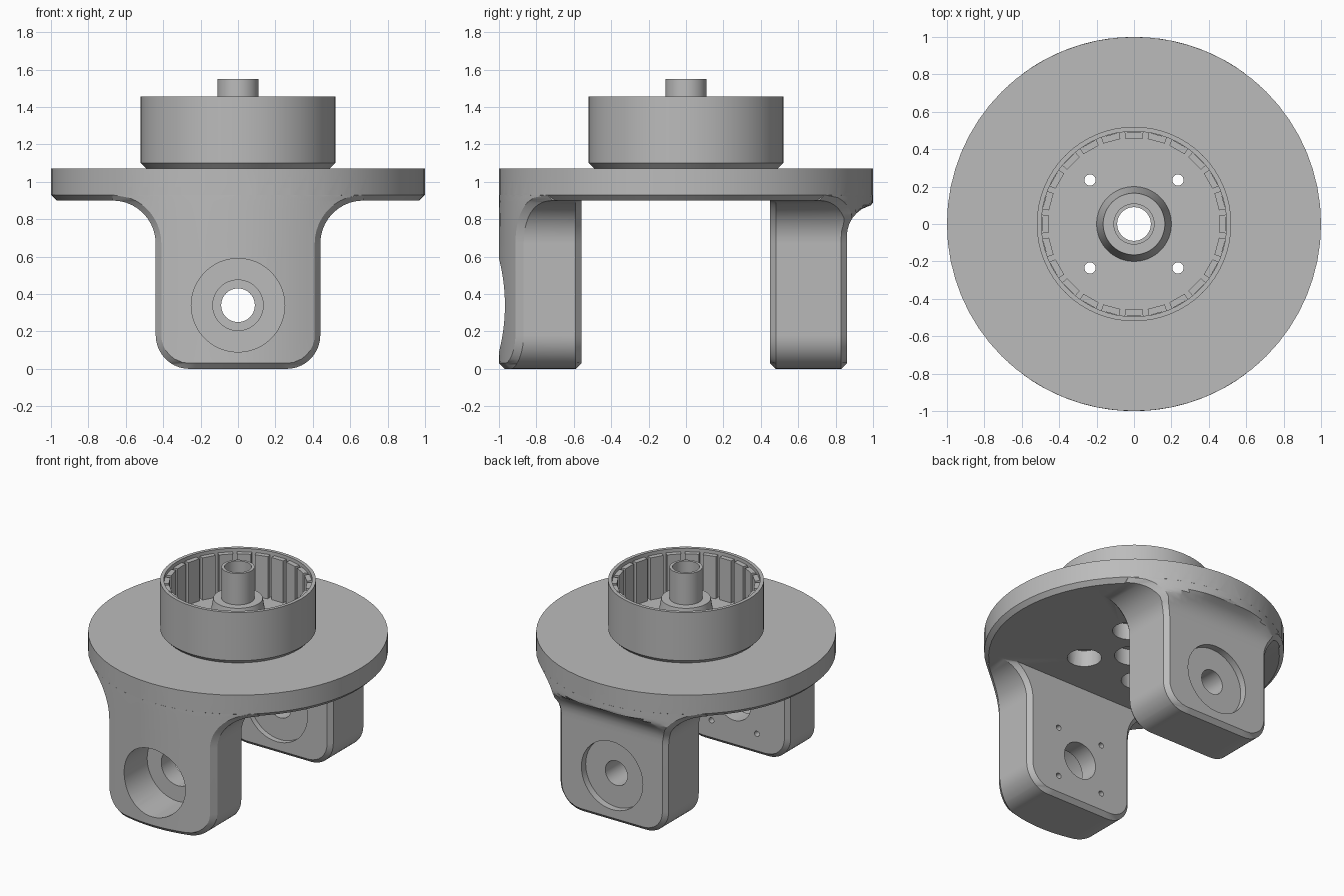
import bpy, bmesh
from math import sin, cos, pi, sqrt, radians
from mathutils import Matrix

cube = bpy.data.objects.get("Cube")
if cube:
    bpy.data.objects.remove(cube, do_unlink=True)

grey = bpy.data.materials.new("plain_grey")
grey.use_nodes = True
grey.diffuse_color = (0.5, 0.5, 0.5, 1)
grey.node_tree.nodes["Principled BSDF"].inputs["Base Color"].default_value = (0.5, 0.5, 0.5, 1)


def loft(name, rings, closed=False, matrix=None):
    """Bridge equal-length rings; cap the ends, or join last to first."""
    bm = bmesh.new()
    rows = [[bm.verts.new(p) for p in ring] for ring in rings]
    n = len(rows[0])
    pairs = list(zip(rows, rows[1:])) + ([(rows[-1], rows[0])] if closed else [])
    for a, b in pairs:
        for i in range(n):
            j = (i + 1) % n
            bm.faces.new((a[i], a[j], b[j], b[i]))
    if not closed:
        bm.faces.new(rows[0])
        bm.faces.new(rows[-1])
    bmesh.ops.remove_doubles(bm, verts=bm.verts, dist=1e-5)
    bmesh.ops.recalc_face_normals(bm, faces=bm.faces)
    if matrix:
        bm.transform(matrix)
    mesh = bpy.data.meshes.new(name)
    bm.to_mesh(mesh)
    bm.free()
    mesh.materials.append(grey)
    obj = bpy.data.objects.new(name, mesh)
    bpy.context.collection.objects.link(obj)
    return obj


def lathe(name, profile, n=64, closed=False, matrix=None):
    """Revolve (radius, height) points about the z axis."""
    rings = [[(r * cos(2 * pi * i / n), r * sin(2 * pi * i / n), z) for i in range(n)]
             for r, z in profile]
    return loft(name, rings, closed, matrix)


def boolean(target, tool, operation):
    bpy.context.view_layer.objects.active = target
    mod = target.modifiers.new("cut", 'BOOLEAN')
    mod.operation, mod.solver, mod.object = operation, 'EXACT', tool
    bpy.ops.object.modifier_apply(modifier=mod.name)


def discard(obj):
    bpy.data.objects.remove(obj, do_unlink=True)


def smooth(obj, angle=28):
    bpy.ops.object.select_all(action='DESELECT')
    obj.select_set(True)
    bpy.context.view_layer.objects.active = obj
    bpy.ops.object.shade_smooth_by_angle(angle=radians(angle))


# Leg outline: straight sides, rounded lower corners, fillet into the plate
HALF, CORNER, FILLET, CHAMFER, PLATE = 0.44, 0.18, 0.23, 0.03, 0.9
FX, FZ = HALF + FILLET, PLATE - FILLET


def half_width(z, inset):
    if z < CORNER:
        rise = (CORNER - inset) ** 2 - (CORNER - z) ** 2
        return HALF - CORNER + sqrt(max(0, rise))
    if z > FZ:
        return FX - sqrt(max(0, (FILLET + inset) ** 2 - (z - FZ) ** 2))
    return HALF - inset


def front_reach(x, z):
    return sqrt(1 - x * x)


def back_reach(x, z):
    flare = 0.86
    if z > 0.71:
        flare = 1.03 - sqrt(max(0, 0.17 ** 2 - (z - 0.71) ** 2))
    return min(flare, sqrt(1 - x * x))


def leg(name, inner, reach, side):
    steps = [i * pi / 20 for i in range(11)]
    heights = {round(CORNER * (1 - cos(a)), 4) for a in steps}
    heights |= {round(FZ + FILLET * sin(a), 4) for a in steps}
    heights |= {CHAMFER, PLATE + CHAMFER / 2, PLATE + CHAMFER}
    rings = []
    for z in sorted(heights):
        wide = half_width(min(z, PLATE), 0)
        flat = min(wide, half_width(z, CHAMFER))
        edge = CHAMFER - max(0, z - PLATE)
        low = max(0, CHAMFER - z)
        cols = [(-wide, edge)] + [(flat * (i / 8 - 1), low) for i in range(17)] + [(wide, edge)]
        ring = [(x, side * (reach(x, z) - c), z) for x, c in cols]
        ring += [(x, side * (inner + c), z) for x, c in reversed(cols)]
        rings.append(ring)
    return loft(name, rings)


# Round plate with a stepped centre bore
yoke = lathe("yoke_plate_with_legs",
             [(0.13, 0.9), (0.97, 0.9), (1, 0.93), (1, 1.07), (0.09, 1.07), (0.09, 1.02),
              (0.13, 1.02)], closed=True)
for part in (leg("front_leg", 0.56, front_reach, -1), leg("back_leg", 0.45, back_reach, 1)):
    boolean(yoke, part, 'UNION')
    discard(part)

# Pivot holes: profiles run along y
along_y = Matrix.Translation((0, 0, 0.34)) @ Matrix.Rotation(-pi / 2, 4, 'X')
front_bore = [(0, -1.2), (0.25, -1.2), (0.25, -0.7), (0.135, -0.7), (0.135, -0.4), (0, -0.4)]
back_bore = [(0, 0.3), (0.25, 0.3), (0.25, 0.49), (0.09, 0.49), (0.09, 0.81),
             (0.25, 0.81), (0.25, 1.2), (0, 1.2)]
cutters = [lathe("bore_cutter", p, 48, matrix=along_y) for p in (front_bore, back_bore)]

# Small blind screw holes in the inner face of the front leg
for sx in (-1, 1):
    for sz in (-1, 1):
        place = Matrix.Translation((sx * 0.185, 0, sz * 0.185)) @ along_y
        cutters.append(lathe("screw_cutter", [(0, -0.66), (0.02, -0.66), (0.02, -0.5), (0, -0.5)],
                             16, matrix=place))

# Plate screw holes, counterbored from below
plate_cutters = []
for sx in (-1, 1):
    for sy in (-1, 1):
        place = Matrix.Translation((sx * 0.235, sy * 0.235, 0))
        plate_cutters.append(lathe("plate_cutter", [(0, 0.8), (0.115, 0.8), (0.115, 1.02),
                                                    (0.03, 1.02), (0.03, 1.25), (0, 1.25)],
                                   24, matrix=place))
for tool in cutters + plate_cutters:
    boolean(yoke, tool, 'DIFFERENCE')
smooth(yoke)

# Motor cup with tapered boss and hollow shaft
cup = lathe("motor_cup",
            [(0.09, 1.07), (0.49, 1.07), (0.52, 1.1), (0.52, 1.455), (0.495, 1.455),
             (0.495, 1.12), (0.2, 1.12), (0.165, 1.32), (0.11, 1.32), (0.11, 1.55),
             (0.09, 1.55)], closed=True)
for tool in plate_cutters:
    boolean(cup, tool, 'DIFFERENCE')
for tool in cutters + plate_cutters:
    discard(tool)
smooth(cup)

# Ring of flat magnets inside the cup
COUNT = 24
for k in range(COUNT):
    turn = Matrix.Rotation(2 * pi * k / COUNT, 4, 'Z')
    rings = [[(0.458, -0.047, z), (0.493, -0.05, z), (0.493, 0.05, z), (0.458, 0.047, z)]
             for z in (1.12, 1.43)]
    loft("magnet", rings, matrix=turn)
